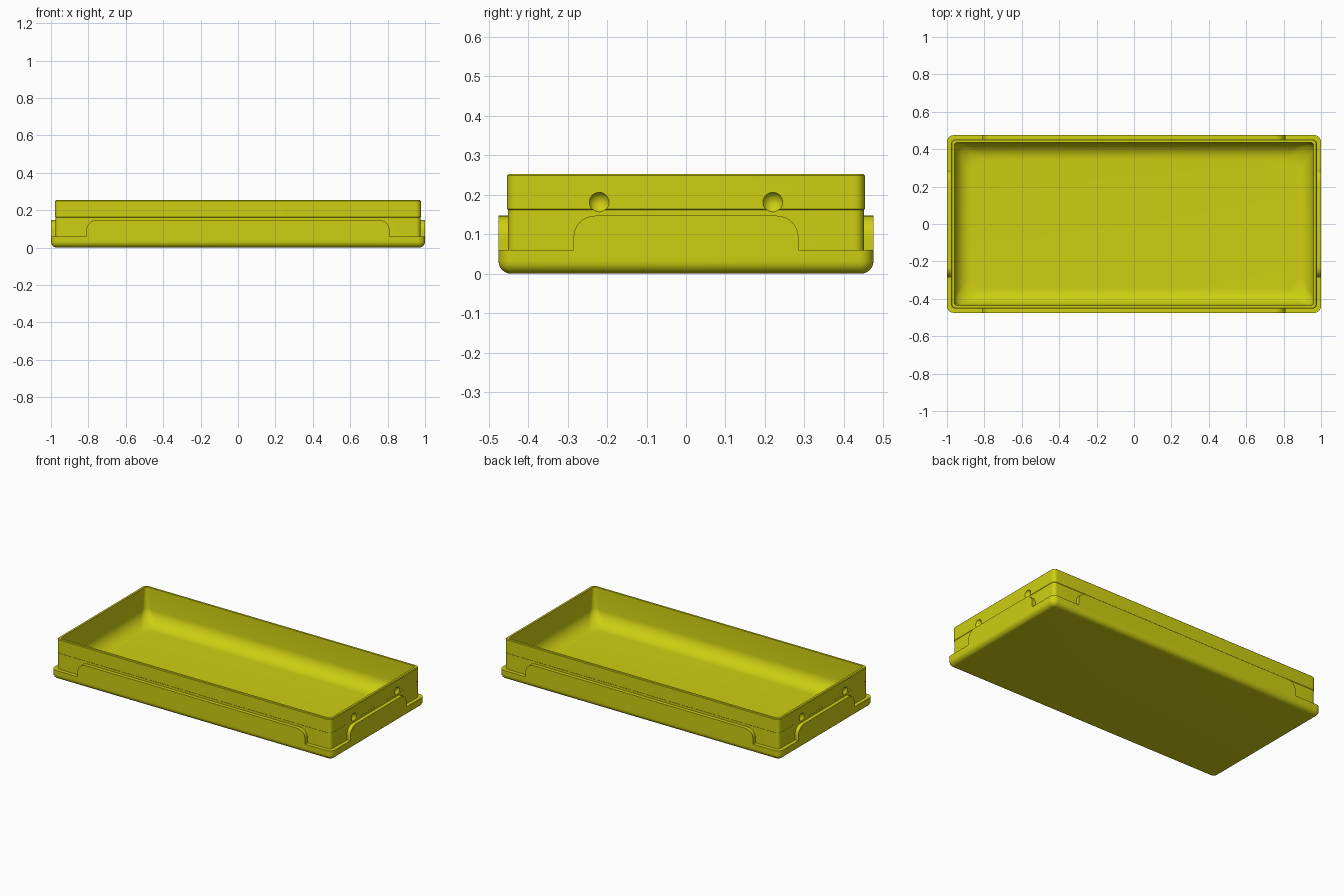
import bpy, bmesh
from math import sin, cos, pi, radians
from mathutils import Vector

old = bpy.data.objects.get("Cube")
if old:
    bpy.data.objects.remove(old, do_unlink=True)

COLOUR = (0.62, 0.62, 0.006, 1)
yellow = bpy.data.materials.new("yellow plastic")
yellow.use_nodes = True
yellow.diffuse_color = COLOUR
yellow.node_tree.nodes["Principled BSDF"].inputs["Base Color"].default_value = COLOUR

HX, HY = 1.0, 0.475        # half size of the base
STEP = 0.022               # ledge between base and wall
LEDGE_Z, FLAP_Z, TOP_Z = 0.06, 0.147, 0.253
FLOOR_Z = 0.03
SEG = 8


def finish(name, bm):
    bmesh.ops.recalc_face_normals(bm, faces=bm.faces)
    mesh = bpy.data.meshes.new(name)
    bm.to_mesh(mesh)
    bm.free()
    mesh.materials.append(yellow)
    obj = bpy.data.objects.new(name, mesh)
    bpy.context.collection.objects.link(obj)
    return obj


def ring(bm, inset, r, z):
    """Rounded rectangle, inset from the base outline."""
    verts = []
    for k, (sx, sy) in enumerate([(1, 1), (-1, 1), (-1, -1), (1, -1)]):
        cx, cy = sx * (HX - inset - r), sy * (HY - inset - r)
        for i in range(SEG + 1):
            a = (k + i / SEG) * pi / 2
            verts.append(bm.verts.new((cx + r * cos(a), cy + r * sin(a), z)))
    return verts


def loft(name, sections):
    bm = bmesh.new()
    rings = [ring(bm, *s) for s in sections]
    for a, b in zip(rings, rings[1:]):
        n = len(a)
        for i in range(n):
            j = (i + 1) % n
            bm.faces.new((a[i], a[j], b[j], b[i]))
    bm.faces.new(rings[0])
    bm.faces.new(rings[-1])
    return finish(name, bm)


def flap(name, half, outer, axis):
    """Plate with rounded upper corners, flush with the base side."""
    r = 0.055
    pts = [(half, LEDGE_Z - 0.012)]
    arc = [(half - r + r * cos(i / SEG * pi / 2), FLAP_Z - r + r * sin(i / SEG * pi / 2))
           for i in range(SEG + 1)]
    pts += arc + [(-u, z) for u, z in reversed(arc)] + [(-half, pts[0][1])]
    bm = bmesh.new()
    inner = outer - (STEP + 0.006) * (1 if outer > 0 else -1)

    def place(u, d, z):
        return (d, u, z) if axis == "x" else (u, d, z)
    face = bm.faces.new([bm.verts.new(place(u, outer, z)) for u, z in pts])
    out = bmesh.ops.extrude_face_region(bm, geom=[face])
    moved = [v for v in out["geom"] if isinstance(v, bmesh.types.BMVert)]
    bmesh.ops.translate(bm, verts=moved, vec=Vector(place(0, inner - outer, 0)))
    return finish(name, bm)


def combine(target, tool, operation):
    mod = target.modifiers.new(tool.name, "BOOLEAN")
    mod.operation, mod.solver, mod.object = operation, "EXACT", tool
    bpy.context.view_layer.objects.active = target
    bpy.ops.object.modifier_apply(modifier=mod.name)
    bpy.data.objects.remove(tool, do_unlink=True)


# Tray: rounded base, ledge, wall with a fine lip, rim, then the cavity
R = 0.032
sections = []
for i in range(SEG + 1):
    a = i / SEG * pi / 2
    inset = R * (1 - sin(a))
    sections.append((inset, R + 0.004 - inset, R * (1 - cos(a))))
sections += [
    (0, R + 0.004, LEDGE_Z),
    (STEP + 0.002, 0.024, LEDGE_Z),
    (STEP + 0.002, 0.024, 0.162),
    (STEP, 0.026, 0.164),
    (STEP, 0.026, TOP_Z - 0.004),
    (STEP + 0.004, 0.022, TOP_Z),
    (STEP + 0.017, 0.018, TOP_Z),
]
F = 0.09                   # fillet between cavity wall and floor
for i in range(SEG + 3):
    a = min(i / (SEG + 2) * pi / 2, pi / 2)
    drop = F * (1 - cos(a))
    sections.append((STEP + 0.019 + drop, 0.035 + 0.04 * sin(a), FLOOR_Z + F * (1 - sin(a))))
tray = loft("tray", sections)

# Flaps on all four sides
for s, front_name, side_name in ((1, "back_flap", "left_flap"), (-1, "front_flap", "right_flap")):
    combine(tray, flap(front_name, 0.81, s * HY, "y"), "UNION")
    combine(tray, flap(side_name, 0.285, s * HX, "x"), "UNION")

# Round dimples, two on each short side
for sx in (1, -1):
    for sy in (1, -1):
        bm = bmesh.new()
        bmesh.ops.create_uvsphere(bm, u_segments=32, v_segments=16, radius=0.028)
        bmesh.ops.translate(bm, verts=bm.verts,
                            vec=(sx * (HX - STEP + 0.012), sy * 0.22, 0.181))
        dimple = finish("dimple_cutter", bm)
        dimple.hide_render = True
        combine(tray, dimple, "DIFFERENCE")

bpy.ops.object.select_all(action="DESELECT")
tray.select_set(True)
bpy.context.view_layer.objects.active = tray
bpy.ops.object.shade_smooth_by_angle(angle=radians(30))
